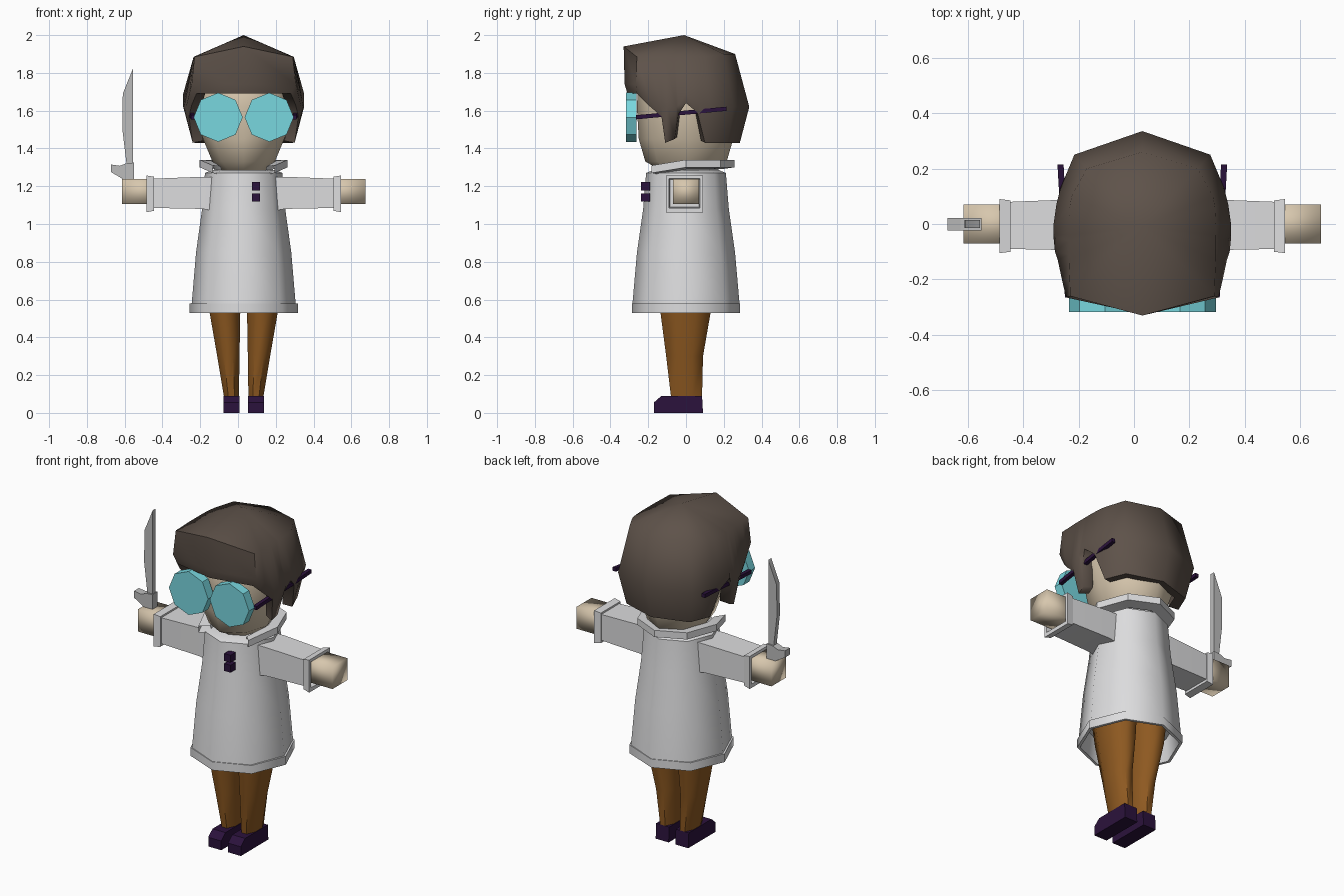
import bpy, bmesh, math
from mathutils import Vector

if "Cube" in bpy.data.objects:
    bpy.data.objects.remove(bpy.data.objects["Cube"])

CX = 0.03  # body axis; the knife makes the figure lopsided


def mat(name, col):
    m = bpy.data.materials.new(name)
    m.diffuse_color = (*col, 1)
    m.use_nodes = True
    m.node_tree.nodes["Principled BSDF"].inputs["Base Color"].default_value = m.diffuse_color
    return m


HAIR = mat("brown_hair", (0.112, 0.085, 0.068))
SKIN = mat("tan_skin", (0.68, 0.57, 0.42))
COAT = mat("white_coat", (0.72, 0.72, 0.73))
TROUSER = mat("orange_brown_cloth", (0.27, 0.10, 0.015))
DARK = mat("dark_purple", (0.024, 0.006, 0.045))
LENS = mat("cyan_lens", (0.19, 0.68, 0.74))
STEEL = mat("grey_steel", (0.50, 0.50, 0.50))


def loft(name, rings, material, angle=60, cap0=True, cap1=True, closed=True):
    """Skin a list of equal-length point rings into one object."""
    bm = bmesh.new()
    vs = [[bm.verts.new(p) for p in r] for r in rings]
    n = len(rings[0])
    for a, b in zip(vs, vs[1:]):
        for i in range(n if closed else n - 1):
            j = (i + 1) % n
            bm.faces.new((a[i], a[j], b[j], b[i]))
    if cap0:
        bm.faces.new(vs[0][::-1])
    if cap1:
        bm.faces.new(vs[-1])
    bmesh.ops.remove_doubles(bm, verts=bm.verts, dist=1e-5)
    bmesh.ops.recalc_face_normals(bm, faces=bm.faces)
    me = bpy.data.meshes.new(name)
    bm.to_mesh(me)
    bm.free()
    me.materials.append(material)
    ob = bpy.data.objects.new(name, me)
    bpy.context.collection.objects.link(ob)
    bpy.ops.object.select_all(action='DESELECT')
    bpy.context.view_layer.objects.active = ob
    ob.select_set(True)
    bpy.ops.object.shade_smooth_by_angle(angle=math.radians(angle))
    return ob


def oval(z, rx, ry, x=CX, y=0.0, n=8, turn=0.0):
    return [(x + rx * math.cos(2 * math.pi * (i + turn) / n),
             y + ry * math.sin(2 * math.pi * (i + turn) / n), z) for i in range(n)]


def box(name, x0, x1, y0, y1, z0, z1, material, angle=30):
    rings = [[(x0, y0, z), (x1, y0, z), (x1, y1, z), (x0, y1, z)] for z in (z0, z1)]
    return loft(name, rings, material, angle)


def plate(name, outline, y0, y1, material):
    """Extrude an x-z outline along y."""
    return loft(name, [[(x, y, z) for x, z in outline] for y in (y0, y1)], material, 30)


# Head
loft("head", [oval(z, rx, ry) for z, rx, ry in (
    (1.26, .10, .12), (1.29, .12, .14), (1.33, .165, .215), (1.45, .215, .25),
    (1.62, .265, .26), (1.80, .24, .25), (1.88, .10, .10))], SKIN)

# Hair: half of the columns from fringe to nape (upper xy, middle xy, lower edge xyz)
half = [
    (0, -.33, 0, -.325, 0, -.31, 1.69),
    (.26, -.26, .275, -.265, .25, -.26, 1.69),
    (.262, -.20, .29, -.20, .275, -.20, 1.63),
    (.265, -.13, .305, -.13, .29, -.13, 1.57),
    (.265, -.11, .315, -.10, .27, -.11, 1.43),
    (.265, -.06, .32, -.05, .275, -.06, 1.45),
    (.265, -.04, .32, -.04, .30, -.04, 1.58),
    (.265, 0, .32, 0, .32, 0, 1.64),
    (.262, .06, .31, .07, .30, .06, 1.59),
    (.255, .10, .295, .13, .26, .10, 1.43),
    (.20, .20, .245, .25, .21, .22, 1.43),
    (0, .26, 0, .335, 0, .285, 1.43)]
cols = [(1, c) for c in half] + [(-1, c) for c in half[-2:0:-1]]
apex, upper, middle, lower, inner = [], [], [], [], []
for s, (ux, uy, mx, my, lx, ly, lz) in cols:
    apex.append((CX, -.01, 2.0))
    upper.append((CX + s * ux, uy, 1.94 if uy < -.3 else 1.90 if uy > .15 else 1.885))
    middle.append((CX + s * mx, my, max(1.62, lz + .05)))
    lower.append((CX + s * lx, ly, lz))
    inner.append((CX + s * lx * .8, ly * .8, lz + .01))
loft("hair", [apex, upper, middle, lower, inner], HAIR, 60, cap0=False, cap1=False)

# Coat with hem and a recessed underside
loft("coat", [oval(z, r, r * 1.03) for z, r in (
    (1.285, .17), (1.27, .205), (1.08, .22), (.85, .252), (.58, .275))] +
    [oval(z, r, r) for z, r in ((.58, .287), (.53, .287), (.53, .27), (.66, .255))], COAT, 50)

# Collar, open at the front
collar = []
for r, z in ((.16, 1.27), (.185, 1.335), (.25, 1.34), (.25, 1.30), (.18, 1.29)):
    ring = []
    for k in range(-1, 6):
        a = math.radians(45 * k)
        drop = .03 if k in (-1, 5) else 0
        ring.append((CX + .93 * r * math.cos(a), r * 1.03 * math.sin(a), z - drop))
    collar.append(ring)
loft("collar", collar, COAT, 40, cap0=False, cap1=False, closed=False)


# Arms
def square(x, y0, y1, z0, z1):
    return [(x, y0, z0), (x, y1, z0), (x, y1, z1), (x, y0, z1)]


for s, side in ((-1, "right"), (1, "left")):
    sleeve = [(.10, -.095, .09, 1.06, 1.25), (.22, -.095, .09, 1.08, 1.25),
              (.475, -.09, .08, 1.085, 1.24), (.475, -.10, .085, 1.07, 1.25),
              (.515, -.105, .09, 1.062, 1.257), (.515, -.09, .073, 1.085, 1.24),
              (.44, -.085, .07, 1.09, 1.235)]
    loft(side + "_sleeve", [square(CX + s * d, *q) for d, *q in sleeve], COAT, 40)
    loft(side + "_hand", [square(CX + s * d, -.07, .07, 1.105, 1.237)
                          for d in (.42, .645)], SKIN, 180)

    # Legs
    leg = [(.09, .025, .105, -.08, .085), (.30, .022, .14, -.105, .09),
           (.53, .018, .18, -.135, .13), (.68, .01, .20, -.15, .14)]
    rings = []
    for z, xi, xo, y0, y1 in leg:
        k = 1 / math.cos(math.pi / 8)
        rings.append(oval(z, k * (xo - xi) / 2, k * (y1 - y0) / 2,
                          CX + s * (xi + xo) / 2, (y0 + y1) / 2, 8, .5))
    loft(side + "_leg", rings, TROUSER)

    # Shoes
    sole = [(-.17, 0), (.09, 0), (.085, .09), (-.13, .09), (-.17, .055)]
    loft(side + "_shoe", [[(CX + s * d, y, z) for y, z in sole] for d in (.022, .108)], DARK, 30)

    # Spectacles
    plate(side + "_lens", [(CX + s * .135 + .13 * math.sin(math.pi * i / 4),
                            1.565 + .13 * math.cos(math.pi * i / 4)) for i in range(8)],
          -.318, -.262, LENS)
    t = .011
    loft(side + "_temple", [[(CX + s * d + a * t, y, z + b * t)
                             for a, b in ((-1, -1), (1, -1), (1, 1), (-1, 1))]
                            for d, y, z in ((.268, -.265, 1.565), (.295, .215, 1.61))], DARK, 30)

# Buttons
for i, z in enumerate((1.20, 1.14)):
    box("button_%d" % (i + 1), .075, .117, -.238, -.19, z - .022, z + .022, DARK)

# Knife: tapered blade plus guard
blade = [(-.555, 1.825), (-.61, 1.69), (-.612, 1.50), (-.588, 1.30), (-.555, 1.30)]
plate("knife_blade", blade, -.014, .014, STEEL)
guard = [(-.672, 1.275), (-.605, 1.235), (-.55, 1.235), (-.55, 1.325),
         (-.59, 1.322), (-.625, 1.308), (-.672, 1.315)]
plate("knife_guard", guard, -.024, .022, STEEL)
